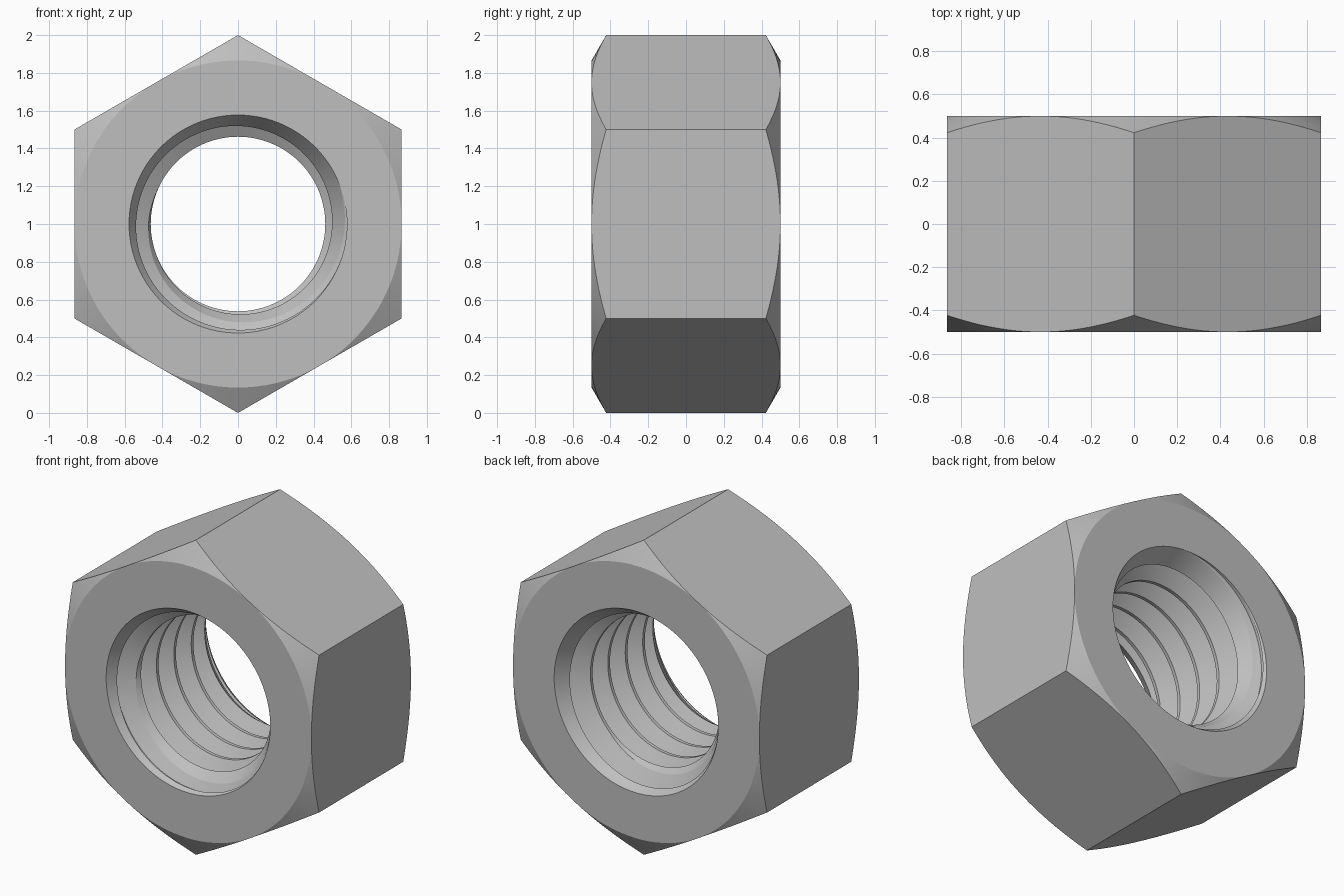
import bpy
import bmesh
from math import cos, sin, radians, pi, tan

if "Cube" in bpy.data.objects:
    bpy.data.objects.remove(bpy.data.objects["Cube"], do_unlink=True)

STEPS = 144             # segments around the axis
HALF = 0.5              # half thickness
FLAT = cos(radians(30))   # distance from axis to each flat
MINOR, MAJOR = 0.462, 0.577
PITCH, CREST, ROOT = 0.175, 0.022, 0.02
FLANK = (PITCH - CREST - ROOT) / 2
SLOPE = (MAJOR - MINOR) / FLANK
SINK = 0.65             # countersink radius change per depth


def crest_point(y, side):
    """Crest edge, slid along its flank where a countersink cuts it."""
    for end in (1, -1):
        depth, grade = y * end + HALF, SLOPE * side * end
        if MINOR < MAJOR - SINK * depth:
            depth = max(0, (MAJOR - MINOR + grade * depth) / (grade + SINK))
            return (depth - HALF) * end, MAJOR - SINK * depth
    return y, MINOR


def root_point(y):
    return max(-HALF, min(HALF, y)), MAJOR


def section(turn):
    """Closed (y, radius) outline of the nut at one angle."""
    points = [(-HALF, MAJOR)]
    # threaded bore
    for n in range(-1, 9):
        y = -0.4 + PITCH * (n - turn)
        points += [crest_point(y - CREST, -1), crest_point(y, 1),
                   root_point(y + FLANK), root_point(y + FLANK + ROOT)]
    points.append((HALF, MAJOR))
    # end faces, corner chamfers and hexagonal side
    off = (turn * 360 + 30) % 60 - 30
    side = FLAT / cos(radians(off))
    edge = HALF - (side - FLAT) * tan(radians(30))
    points += [(HALF, FLAT), (edge, side), (-edge, side), (-HALF, FLAT)]
    return points


# Sweep the outline around the axis
bm = bmesh.new()
columns = []
for i in range(STEPS + 1):
    a = 2 * pi * i / STEPS
    columns.append([bm.verts.new((r * cos(a), y, 1 + r * sin(a)))
                    for y, r in section(i / STEPS)])
for one, two in zip(columns, columns[1:]):
    for j in range(len(one)):
        bm.faces.new((one[j - 1], one[j], two[j], two[j - 1]))
bmesh.ops.remove_doubles(bm, verts=bm.verts, dist=0.00002)
bmesh.ops.recalc_face_normals(bm, faces=bm.faces)
mesh = bpy.data.meshes.new("hex_nut")
bm.to_mesh(mesh)
bm.free()
nut = bpy.data.objects.new("hex_nut", mesh)
bpy.context.collection.objects.link(nut)

# Plain steel grey
steel = bpy.data.materials.new("steel_grey")
steel.use_nodes = True
colour = (0.52, 0.52, 0.52, 1)
steel.diffuse_color = colour
steel.node_tree.nodes["Principled BSDF"].inputs["Base Color"].default_value = colour
mesh.materials.append(steel)

bpy.ops.object.select_all(action="DESELECT")
nut.select_set(True)
bpy.context.view_layer.objects.active = nut
bpy.ops.object.shade_smooth_by_angle(angle=radians(25))
